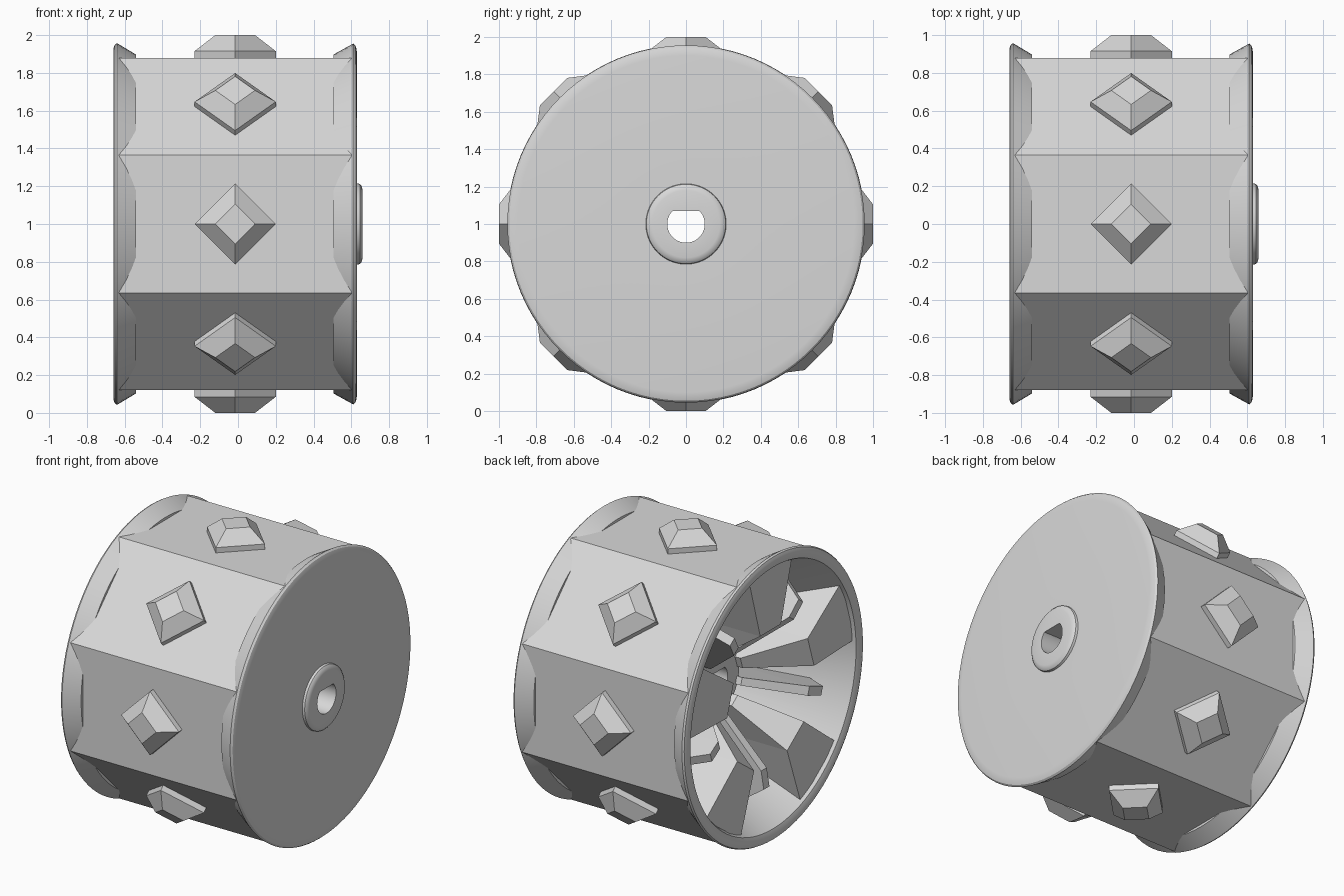
import bpy, bmesh, math
from mathutils import Vector

if "Cube" in bpy.data.objects:
    bpy.data.objects.remove(bpy.data.objects["Cube"])

grey = bpy.data.materials.new("light_grey")
grey.diffuse_color = (0.69, 0.69, 0.69, 1)
grey.use_nodes = True
grey.node_tree.nodes["Principled BSDF"].inputs["Base Color"].default_value = grey.diffuse_color
CENTRE = Vector((0, 0, 1))
MID = -0.015  # stud ring position along the axle


def polar(x, r, a, side=0.0):
    """Point at angle a around the x axle, shifted sideways along the tangent."""
    return CENTRE + Vector((x, r * math.cos(a) - side * math.sin(a),
                            r * math.sin(a) + side * math.cos(a)))


def make(name, verts, faces, smooth=False):
    mesh = bpy.data.meshes.new(name)
    mesh.from_pydata(verts, [], faces)
    bm = bmesh.new()
    bm.from_mesh(mesh)
    bmesh.ops.recalc_face_normals(bm, faces=bm.faces)
    bm.to_mesh(mesh)
    bm.free()
    mesh.materials.append(grey)
    ob = bpy.data.objects.new(name, mesh)
    bpy.context.collection.objects.link(ob)
    if smooth:
        bpy.ops.object.select_all(action='DESELECT')
        ob.select_set(True)
        bpy.context.view_layer.objects.active = ob
        bpy.ops.object.shade_smooth_by_angle(angle=math.radians(30))
    return ob


# Turned wheel core: hub boss, flanges, deep tapered hollow and hub post, as (x, radius)
profile = [(0.66, 0.10), (0.66, 0.18), (0.655, 0.20), (0.645, 0.212), (0.63, 0.215),
           (0.63, 0.90), (0.628, 0.925), (0.622, 0.945), (0.61, 0.955),
           (0.505, 0.897), (0.505, 0.85), (-0.54, 0.85), (-0.54, 0.897),
           (-0.64, 0.957), (-0.652, 0.95), (-0.66, 0.93), (-0.66, 0.91),
           (-0.65, 0.88), (0.30, 0.35), (0.35, 0.22), (-0.24, 0.22), (-0.24, 0.10)]
N, P = 96, len(profile)
verts = [polar(x, r, 2 * math.pi * i / N) for i in range(N) for x, r in profile]
for i in range(N):  # flat side of the axle hole
    for j in (0, P - 1):
        verts[i * P + j].z = min(verts[i * P + j].z, 1.07)
faces = [(i * P + j, i * P + (j + 1) % P,
          (i + 1) % N * P + (j + 1) % P, (i + 1) % N * P + j)
         for i in range(N) for j in range(P)]
make("wheel_core", verts, faces, smooth=True)

# Eight-sided drum skin between the flanges
verts = [polar(x, 0.952, math.radians(22.5 + 45 * i)) for i in range(8) for x in (-0.63, 0.60)]
make("drum", verts, [(2 * i, 2 * i + 1, (2 * i + 3) % 16, (2 * i + 2) % 16) for i in range(8)])

# Diamond tread studs, one per drum face
for k in range(8):
    a = math.radians(45 * k)
    verts = []
    for r, s in ((0.86, 0.215), (0.915, 0.215), (1.0, 0.105)):
        verts += [polar(MID + s, r, a), polar(MID, r, a, s),
                  polar(MID - s, r, a), polar(MID, r, a, -s)]
    faces = [(b + i, b + (i + 1) % 4, b + 4 + (i + 1) % 4, b + 4 + i)
             for b in (0, 4) for i in range(4)]
    make(f"tread_stud_{k + 1}", verts, faces + [(0, 1, 2, 3), (8, 9, 10, 11)])


def fin(name, degrees, outline):
    """Radial web in the hollow; outline is (radius, x, half width)."""
    a = math.radians(degrees)
    verts = []
    for r, x, w in outline:
        base = min(r, 0.7)
        verts += [polar(x, r, a, w), polar(x, r, a, -w),
                  polar(0.36, base, a, -w), polar(0.36, base, a, w)]
    n = 4 * (len(outline) - 1)
    faces = [(b + i, b + (i + 1) % 4, b + 4 + (i + 1) % 4, b + 4 + i)
             for b in range(0, n, 4) for i in range(4)]
    make(name, verts, faces + [(0, 1, 2, 3), (n, n + 1, n + 2, n + 3)])


# Five broad webs alternating with five thin ribs
for k in range(5):
    fin(f"broad_web_{k + 1}", 90 + 72 * k,
        [(0.2, -0.28, 0.04), (0.45, -0.63, 0.11), (0.865, -0.63, 0.23)])
    fin(f"thin_rib_{k + 1}", 54 + 72 * k,
        [(0.2, -0.28, 0.025), (0.5, -0.58, 0.03), (0.62, -0.6, 0.03), (0.76, -0.4, 0.03)])
